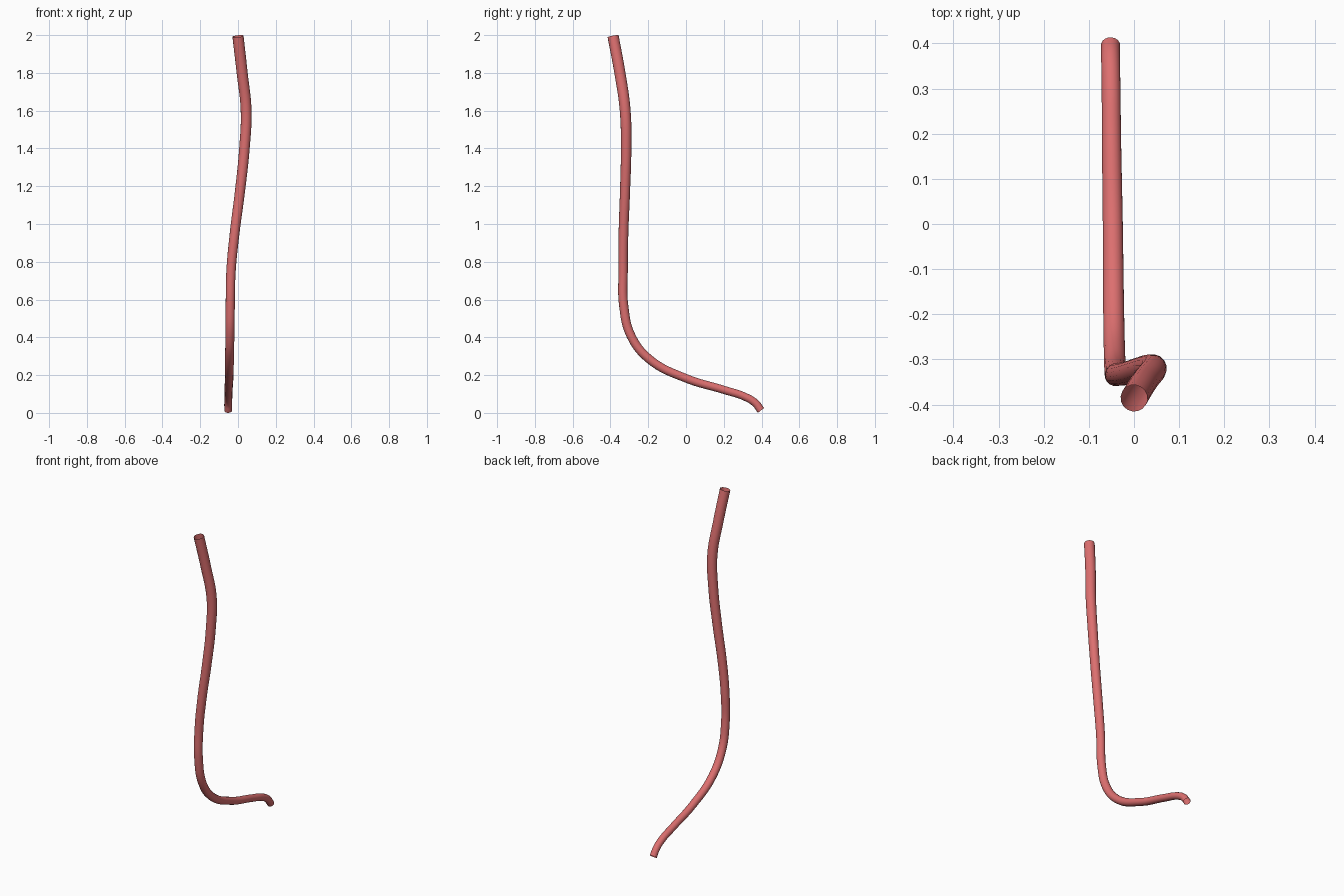
import bpy

if "Cube" in bpy.data.objects:
    bpy.data.objects.remove(bpy.data.objects["Cube"])

# Path points: x, y, z, radius
PATH = [
    (0.0, -0.386, 1.994, 0.030),
    (0.022, -0.350, 1.80, 0.0295),
    (0.043, -0.322, 1.60, 0.029),
    (0.034, -0.317, 1.40, 0.028),
    (0.010, -0.323, 1.17, 0.027),
    (-0.018, -0.331, 0.95, 0.026),
    (-0.037, -0.333, 0.75, 0.025),
    (-0.041, -0.330, 0.57, 0.0245),
    (-0.043, -0.292, 0.41, 0.024),
    (-0.045, -0.195, 0.285, 0.0235),
    (-0.047, 0.0, 0.183, 0.0225),
    (-0.050, 0.20, 0.122, 0.0215),
    (-0.051, 0.315, 0.084, 0.021),
    (-0.052, 0.367, 0.052, 0.021),
    (-0.052, 0.397, 0.013, 0.021),
]

# Tapered open tube swept along the path
curve = bpy.data.curves.new("tube", 'CURVE')
curve.dimensions = '3D'
curve.bevel_depth = 1.0
curve.bevel_resolution = 6
curve.resolution_u = 8
curve.use_fill_caps = False
spline = curve.splines.new('BEZIER')
spline.bezier_points.add(len(PATH) - 1)
for p, (x, y, z, r) in zip(spline.bezier_points, PATH):
    p.co = (x, y, z)
    p.radius = r
    p.handle_left_type = p.handle_right_type = 'AUTO'
tube = bpy.data.objects.new("tube", curve)
bpy.context.collection.objects.link(tube)

# Turn into a smooth mesh
bpy.context.view_layer.objects.active = tube
tube.select_set(True)
bpy.ops.object.convert(target='MESH')
tube = bpy.context.object
tube.name = "tube"
bpy.ops.object.shade_smooth()

# Red colour
mat = bpy.data.materials.new("red")
mat.diffuse_color = (0.72, 0.16, 0.16, 1)
mat.use_nodes = True
mat.node_tree.nodes["Principled BSDF"].inputs["Base Color"].default_value = mat.diffuse_color
tube.data.materials.clear()
tube.data.materials.append(mat)
